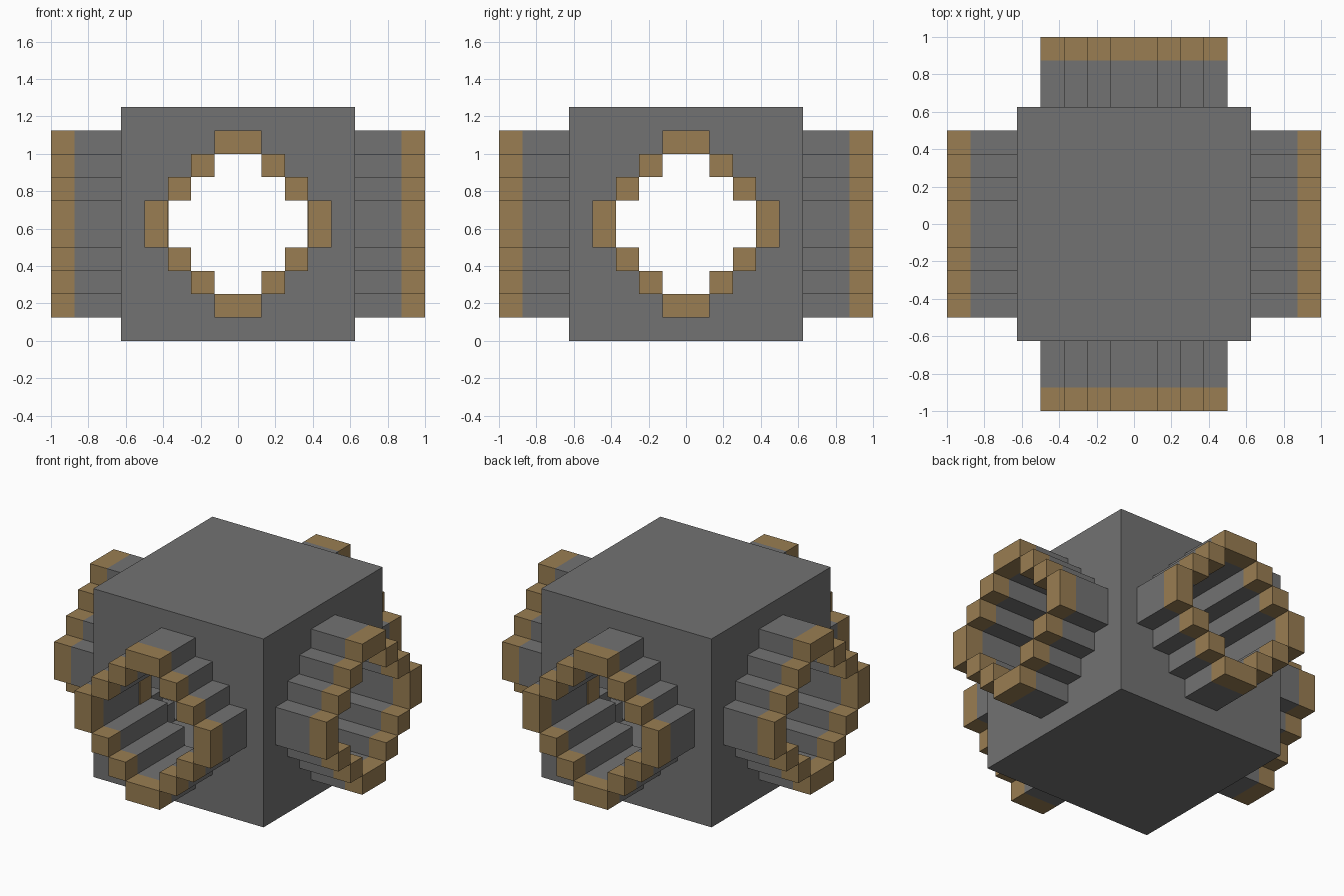
import bpy
import bmesh
from mathutils import Matrix, Vector

old = bpy.data.objects.get("Cube")
if old:
    bpy.data.objects.remove(old, do_unlink=True)

U = 0.125            # block unit
MID = 5 * U          # height of the tube axes


def material(name, rgb):
    m = bpy.data.materials.new(name)
    m.use_nodes = True
    m.diffuse_color = (*rgb, 1)
    m.node_tree.nodes["Principled BSDF"].inputs["Base Color"].default_value = (*rgb, 1)
    return m


GREY = material("stone grey", (0.17, 0.17, 0.17))
BROWN = material("bronze brown", (0.32, 0.207, 0.084))


def add_box(bm, lo, hi, turn=Matrix()):
    lo, hi = Vector(lo), Vector(hi)
    place = Matrix.Translation((lo + hi) / 2) @ Matrix.Diagonal((*(hi - lo), 1))
    bmesh.ops.create_cube(bm, size=1, matrix=turn @ place)


def finish(name, bm, mat):
    bmesh.ops.recalc_face_normals(bm, faces=bm.faces)
    me = bpy.data.meshes.new(name)
    bm.to_mesh(me)
    bm.free()
    me.materials.append(mat)
    ob = bpy.data.objects.new(name, me)
    bpy.context.collection.objects.link(ob)
    return ob


def turned(quarter):
    """Quarter turns about z, lifted to the tube axis."""
    return Matrix.Translation((0, 0, MID)) @ Matrix.Rotation(quarter * 1.5707963268, 4, "Z")


# Stepped opening: one quadrant of corners, mirrored around
quadrant = [(3, 1), (2, 1), (2, 2), (1, 2), (1, 3)]
outline = (quadrant + [(-x, z) for x, z in reversed(quadrant)]
           + [(-x, -z) for x, z in quadrant]
           + [(x, -z) for x, z in reversed(quadrant)])


def tunnel_cutter(name, quarter):
    bm = bmesh.new()
    verts = [bm.verts.new((x * U, -1.2, z * U)) for x, z in outline]
    face = bm.faces.new(verts)
    out = bmesh.ops.extrude_face_region(bm, geom=[face])
    moved = [g for g in out["geom"] if isinstance(g, bmesh.types.BMVert)]
    bmesh.ops.translate(bm, verts=moved, vec=(0, 2.4, 0))
    bmesh.ops.transform(bm, matrix=turned(quarter), verts=bm.verts)
    return finish(name, bm, GREY)


# Hollow body with two crossing tunnels
bm = bmesh.new()
add_box(bm, (-5 * U, -5 * U, 0), (5 * U, 5 * U, 10 * U))
body = finish("body", bm, GREY)

bm = bmesh.new()
add_box(bm, (-0.38, -0.38, MID - 0.38), (0.38, 0.38, MID + 0.38))
cutters = [finish("cavity_cutter", bm, GREY),
           tunnel_cutter("tunnel_cutter_y", 0), tunnel_cutter("tunnel_cutter_x", 1)]
for c in cutters:
    mod = body.modifiers.new(c.name, "BOOLEAN")
    mod.operation = "DIFFERENCE"
    mod.solver = "EXACT"
    mod.object = c
    c.hide_render = True
    c.hide_set(True)

# Ring blocks as (x0, x1, z0, z1) in units
ring = [(-1, 1, 3, 4), (-1, 1, -4, -3), (3, 4, -1, 1), (-4, -3, -1, 1)]
for sx in (-1, 1):
    for sz in (-1, 1):
        for a, b in ((1, 2), (2, 1)):
            xs, zs = sorted((sx * a, sx * (a + 1))), sorted((sz * b, sz * (b + 1)))
            ring.append((*xs, *zs))


def ring_part(name, quarter, near, far, mat):
    bm = bmesh.new()
    for x0, x1, z0, z1 in ring:
        add_box(bm, (x0 * U, -far * U, z0 * U), (x1 * U, -near * U, z1 * U), turned(quarter))
    finish(name, bm, mat)


# Four stepped tubes with coloured rims
for i, side in enumerate(("front", "left", "back", "right")):
    ring_part(side + "_tube", i, 5, 7, GREY)
    ring_part(side + "_rim", i, 7, 8, BROWN)

# Thin inner trim on opposite tunnel walls
for quarter, side in ((0, "front"), (2, "back")):
    bm = bmesh.new()
    add_box(bm, (-3 * U, -4 * U, -U), (-3 * U + 0.004, -3 * U, U), turned(quarter))
    finish(side + "_inner_trim", bm, BROWN)
